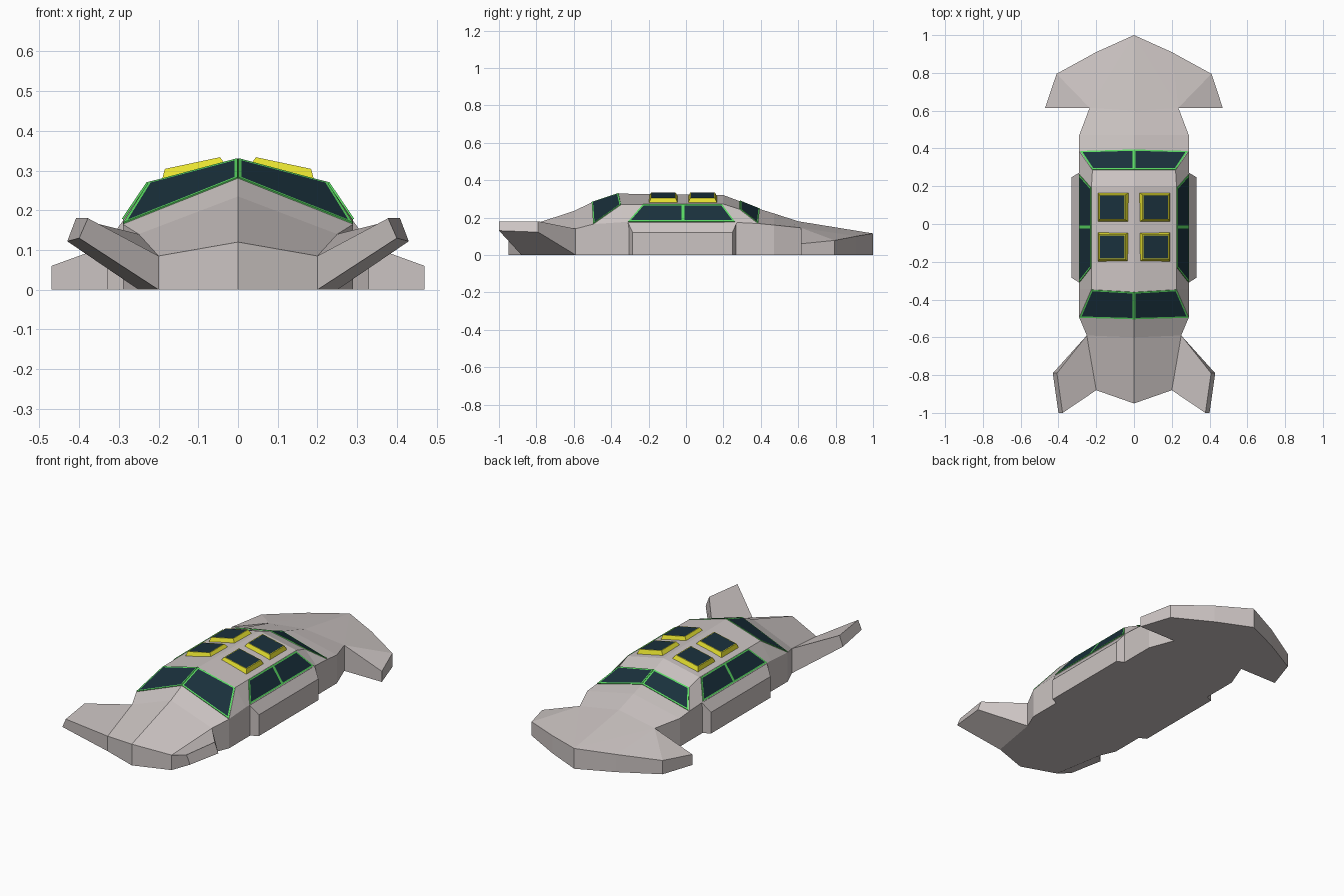
import bpy, bmesh
from mathutils import Vector

if "Cube" in bpy.data.objects:
    bpy.data.objects.remove(bpy.data.objects["Cube"])


def material(name, rgb):
    m = bpy.data.materials.new(name)
    m.diffuse_color = (*rgb, 1)
    m.use_nodes = True
    m.node_tree.nodes["Principled BSDF"].inputs["Base Color"].default_value = m.diffuse_color
    return m


HULL = material("hull_grey", (0.60, 0.55, 0.54))
GREEN = material("green_frame", (0.10, 0.68, 0.12))
YELLOW = material("yellow_frame", (0.80, 0.76, 0.03))
GLASS = material("dark_glass", (0.01, 0.03, 0.045))


def finish(bm, name, mats):
    """Clean the right half, then mirror it across x = 0."""
    bmesh.ops.remove_doubles(bm, verts=bm.verts, dist=0.0005)
    bmesh.ops.recalc_face_normals(bm, faces=bm.faces)
    me = bpy.data.meshes.new(name)
    bm.to_mesh(me)
    bm.free()
    for m in mats:
        me.materials.append(m)
    ob = bpy.data.objects.new(name, me)
    bpy.context.collection.objects.link(ob)
    mod = ob.modifiers.new("mirror", 'MIRROR')
    mod.use_clip = True
    return ob


def loft(name, rings, cap_start=False, cap_end=False, closed=False):
    """Join rings of equal point count with quads."""
    bm = bmesh.new()
    vs = [[bm.verts.new(p) for p in r] for r in rings]
    n = len(rings[0])
    for a, b in zip(vs, vs[1:]):
        for i in range(n if closed else n - 1):
            j = (i + 1) % n
            bm.faces.new((a[i], a[j], b[j], b[i]))
    if cap_start:
        bm.faces.new(vs[0])
    if cap_end:
        bm.faces.new(vs[-1])
    return finish(bm, name, [HULL])


def panel(name, corners, frame, sink, height, taper, rim):
    """Raised framed pane lying on a sloped quad."""
    c = [Vector(p) for p in corners]
    mid = sum(c, Vector()) / 4
    n = (c[2] - c[0]).cross(c[3] - c[1]).normalized()
    if n.z < 0:
        n = -n
    bm = bmesh.new()
    low = [bm.verts.new(p - n * sink) for p in c]
    top = [bm.verts.new(p.lerp(mid, taper) + n * height) for p in c]
    bm.faces.new(low)
    for i in range(4):
        j = (i + 1) % 4
        bm.faces.new((low[i], low[j], top[j], top[i]))
    pane = bm.faces.new(top)
    bmesh.ops.recalc_face_normals(bm, faces=bm.faces)
    bmesh.ops.inset_region(bm, faces=[pane], thickness=rim, use_even_offset=True)
    pane.material_index = 1
    return finish(bm, name, [frame, GLASS])


# Hull: shoulder (x, y, z), roof edge (x, y, z) or None, ridge (y, z)
sections = [
    ((0.20, -0.88, 0.085), None, (-0.95, 0.12)),
    ((0.25, -0.59, 0.14), None, (-0.60, 0.235)),
    ((0.29, -0.495, 0.165), None, (-0.505, 0.28)),
    ((0.29, -0.345, 0.175), (0.225, -0.345, 0.27), (-0.36, 0.328)),
    ((0.29, 0.20, 0.175), (0.225, 0.20, 0.272), (0.20, 0.32)),
    ((0.29, 0.285, 0.173), (0.22, 0.285, 0.245), (0.285, 0.288)),
    ((0.29, 0.385, 0.168), None, (0.395, 0.245)),
    ((0.29, 0.47, 0.16), None, (0.47, 0.222)),
    ((0.235, 0.615, 0.145), None, (0.60, 0.18)),
]
rings = []
for sh, edge, (yc, zc) in sections:
    rings.append([(0, yc, zc), edge or sh, sh, (sh[0], sh[1], 0), (0, yc, 0)])
loft("hull", rings, cap_start=True)

# Broad tail: fan of top facets, outer wall and flat base
outline = [(0, 0.60, 0.18), (0.235, 0.615, 0.145), (0.47, 0.615, 0.06),
           (0.41, 0.795, 0.078), (0.20, 0.91, 0.10), (0, 1.0, 0.115)]
bm = bmesh.new()
top = [bm.verts.new(p) for p in outline]
low = [bm.verts.new((x, y, 0)) for x, y, z in outline]
for ring in (top, low):
    for i in (2, 3, 4):
        bm.faces.new((ring[1], ring[i], ring[i + 1]))
    bm.faces.new((ring[1], ring[5], ring[0]))
for i in range(1, 5):
    bm.faces.new((top[i], top[i + 1], low[i + 1], low[i]))
finish(bm, "tail", [HULL])

# Upswept front fins
loft("front_fin", [
    [(0.20, -0.88, 0), (0.20, -0.88, 0.085), (0.25, -0.59, 0.14), (0.25, -0.59, 0)],
    [(0.40, -1.0, 0.13), (0.378, -1.0, 0.18), (0.408, -0.79, 0.18), (0.43, -0.79, 0.122)],
], cap_start=True, cap_end=True, closed=True)

# Side skirts with sloped top and angled ends
loft("side_skirt", [
    [(0.28, y0, 0), (0.33, y1, 0), (0.33, y1, 0.12), (0.29, y0, 0.173), (0.28, y0, 0.173)]
    for y0, y1 in ((-0.31, -0.285), (0.272, 0.248))
], cap_start=True, cap_end=True, closed=True)

# Windshield and rear window, one pane per side
thin = dict(frame=GREEN, sink=0.004, height=0.004, taper=0, rim=0.008)
panel("windshield", [(0, -0.503, 0.28), (0.288, -0.495, 0.166),
                     (0.224, -0.347, 0.268), (0, -0.36, 0.328)], **thin)
panel("rear_window", [(0, 0.287, 0.288), (0.22, 0.287, 0.245),
                      (0.285, 0.385, 0.17), (0, 0.393, 0.245)], **thin)

# Side windows, two per side
for name, b0, b1, t0, t1 in (("side_window_front", -0.31, -0.017, -0.23, -0.017),
                             ("side_window_rear", -0.017, 0.262, -0.017, 0.192)):
    panel(name, [(0.289, b0, 0.177), (0.289, b1, 0.177),
                 (0.226, t1, 0.27), (0.226, t0, 0.27)], **thin)

# Four roof hatches
for name, y0, y1 in (("roof_hatch_front", -0.20, -0.043),
                     ("roof_hatch_rear", 0.01, 0.167)):
    zi, zo = 0.316, 0.281
    panel(name, [(0.028, y0, zi), (0.193, y0, zo), (0.193, y1, zo), (0.028, y1, zi)],
          YELLOW, 0.006, 0.021, 0.16, 0.004)
